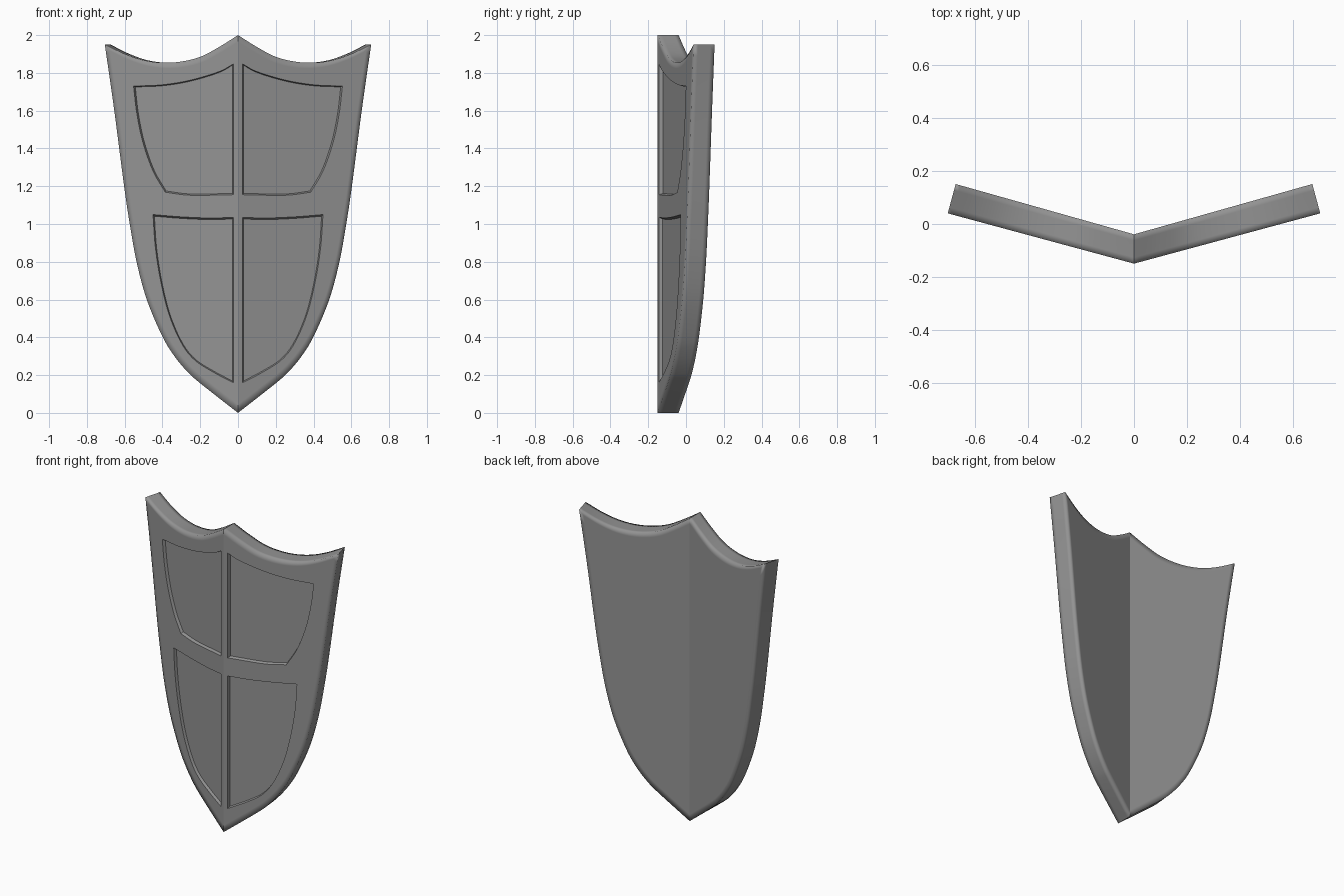
import bpy, bmesh
from mathutils import Vector

if "Cube" in bpy.data.objects:
    bpy.data.objects.remove(bpy.data.objects["Cube"])

DEPTH = 0.118      # plate thickness
RECESS = 0.02      # panel recess


def smooth(points, steps=6):
    """Catmull-Rom curve through (x, z) points."""
    p = [Vector(q) for q in points]
    p = [2 * p[0] - p[1]] + p + [2 * p[-1] - p[-2]]
    out = []
    for a, b, c, d in zip(p, p[1:], p[2:], p[3:]):
        for i in range(steps):
            t = i / steps
            out.append(0.5 * (2 * b + (c - a) * t + (2 * a - 5 * b + 4 * c - d) * t * t
                              + (3 * b - a - 3 * c + d) * t ** 3))
    return out + [p[-2]]


def join(*runs):
    """Chain runs that share end points into one closed outline."""
    loop = []
    for run in runs:
        loop += run[:-1] if run is not runs[-1] else run
    return loop


def scaled(loop, mid, s):
    mid = Vector(mid)
    return [mid + (p - mid) * s for p in loop]


def ring(bm, loop, depth, close=True):
    vs = [bm.verts.new((p.x, depth, p.y)) for p in loop]
    es = [bm.edges.new((vs[i - 1], vs[i])) for i in range(0 if close else 1, len(vs))]
    return vs, es


def bridge(bm, a, b, closed=True):
    for i in range(0 if closed else 1, len(a)):
        bm.faces.new((a[i - 1], a[i], b[i], b[i - 1]))


def fill(bm, edges):
    bmesh.ops.triangle_fill(bm, edges=edges, use_beauty=True, normal=(0, -1, 0))


# Outline of the right half, from top centre peak round to the bottom tip
outline = join(
    smooth([(0, 2.0), (0.1, 1.937), (0.2, 1.885), (0.3, 1.86), (0.4, 1.854),
            (0.5, 1.867), (0.6, 1.9), (0.705, 1.95)]),
    smooth([(0.705, 1.95), (0.655, 1.6), (0.603, 1.2), (0.573, 1.0), (0.537, 0.8),
            (0.483, 0.6), (0.403, 0.41), (0.34, 0.305), (0.27, 0.22), (0.2, 0.157), (0, 0)]))

# Upper and lower recessed panels
upper = join(
    smooth([(0.025, 1.847), (0.1, 1.807), (0.25, 1.762), (0.4, 1.737), (0.553, 1.73)]),
    smooth([(0.553, 1.73), (0.535, 1.58), (0.503, 1.43), (0.45, 1.28), (0.385, 1.168)]),
    smooth([(0.385, 1.168), (0.25, 1.152), (0.025, 1.155)]),
    [Vector((0.025, 1.155))])
lower = join(
    smooth([(0.025, 1.035), (0.15, 1.032), (0.3, 1.038), (0.45, 1.05)]),
    smooth([(0.45, 1.05), (0.438, 0.88), (0.41, 0.7), (0.365, 0.52), (0.3, 0.37),
            (0.23, 0.28), (0.13, 0.215), (0.025, 0.16)]),
    [Vector((0.025, 0.16))])

bm = bmesh.new()

# Front border, side wall and back border as a chain of rings
inner = scaled(outline, (0, 1.1), 0.96)
front, front_edges = ring(bm, inner, 0)
back, back_edges = ring(bm, inner, DEPTH)
chain = [front]
for d in (0, 0.025, DEPTH - 0.025, DEPTH):
    vs, es = ring(bm, outline, d, close=False)
    chain.append(vs)
    for e in es:
        e.seam = True          # marks the softly shaded rim
chain.append(back)
for a, b in zip(chain, chain[1:]):
    bridge(bm, a, b, closed=False)
fill(bm, back_edges)

# Panel walls and floors
for loop in (upper, lower):
    xs, zs = [p.x for p in loop], [p.y for p in loop]
    mid = ((min(xs) + max(xs)) / 2, (min(zs) + max(zs)) / 2)
    lip, lip_edges = ring(bm, loop, 0)
    floor, floor_edges = ring(bm, scaled(loop, mid, 0.98), RECESS)
    bridge(bm, lip, floor)
    fill(bm, floor_edges)
    front_edges += lip_edges
fill(bm, front_edges)

# Fold the half back from the centre ridge, then mirror it
for v in bm.verts:
    x, d = v.co.x, v.co.y
    v.co.x = x * (1 - 0.36 * d)
    v.co.y = -0.15 + 0.27 * x + 0.94 * d
bmesh.ops.mirror(bm, geom=bm.verts[:] + bm.edges[:] + bm.faces[:], axis='X', merge_dist=0.0005)
bmesh.ops.remove_doubles(bm, verts=bm.verts[:], dist=0.0002)
bmesh.ops.recalc_face_normals(bm, faces=bm.faces[:])

# Smooth shading: soft rim, sharp ridge, corners and panel edges
for f in bm.faces:
    f.smooth = True
for e in bm.edges:
    e.smooth = e.seam or e.calc_face_angle(0) < 0.42
    e.seam = False

mesh = bpy.data.meshes.new("shield")
bm.to_mesh(mesh)
bm.free()
shield = bpy.data.objects.new("shield", mesh)
bpy.context.collection.objects.link(shield)

# Dark steel
steel = bpy.data.materials.new("dark_steel")
steel.diffuse_color = (0.29, 0.29, 0.29, 1)
steel.use_nodes = True
steel.node_tree.nodes["Principled BSDF"].inputs["Base Color"].default_value = steel.diffuse_color
mesh.materials.append(steel)
